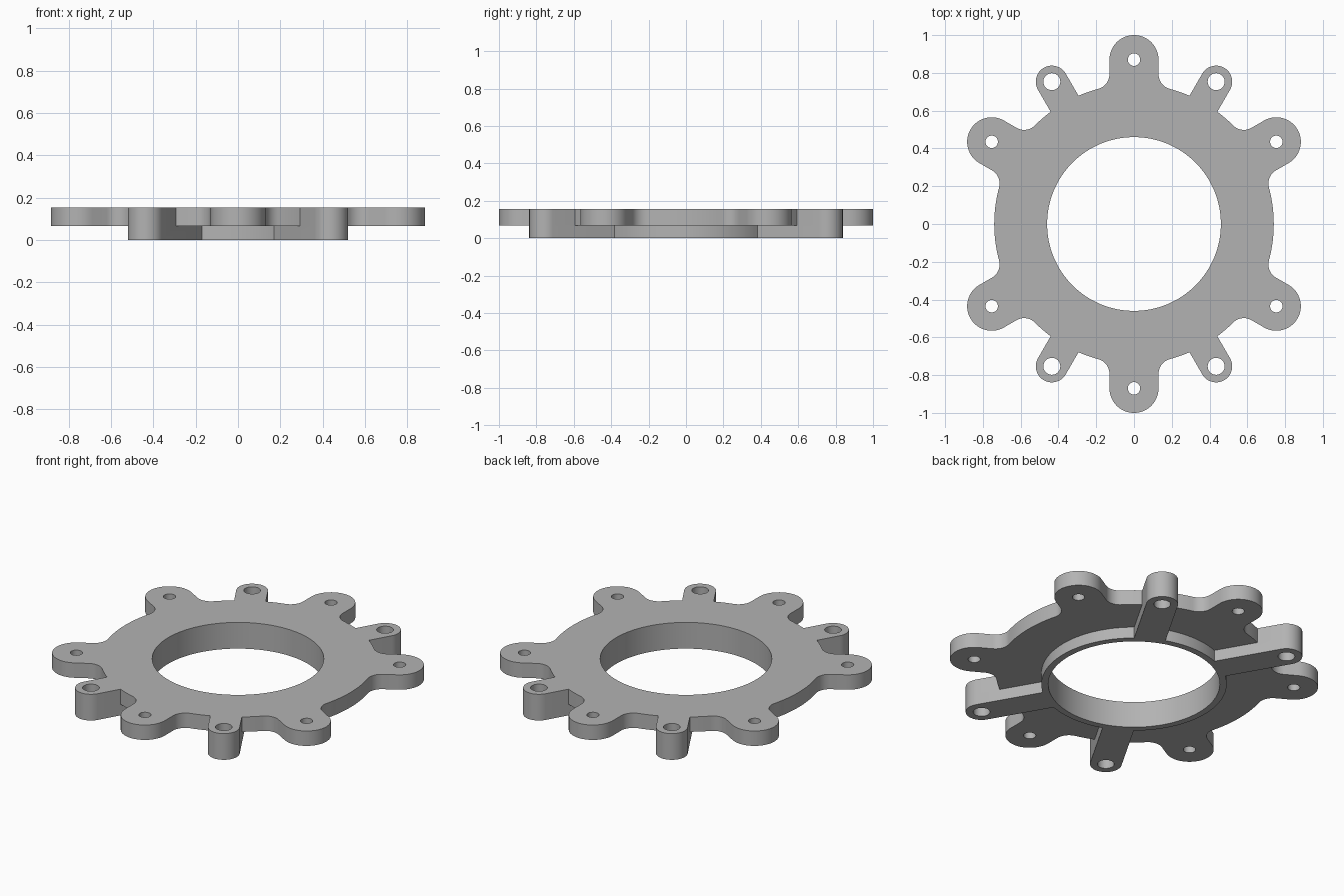
import bpy, bmesh
from math import sin, cos, radians, degrees, atan2, sqrt, pi

cube = bpy.data.objects.get("Cube")
if cube:
    bpy.data.objects.remove(cube, do_unlink=True)

TOP, STEP = 0.155, 0.067            # plate top and underside
BORE, RING, BODY = 0.46, 0.497, 0.74  # radii of the main circles
REACH = 0.87                        # radius of all bolt holes
LOBE, ARM, FILLET = 0.13, 0.085, 0.08
LOBES = range(-30, 330, 60)
ARMS = (60, 120, 240, 300)

metal = bpy.data.materials.new("grey metal")
metal.use_nodes = True
colour = (0.45, 0.45, 0.45, 1)
metal.diffuse_color = colour
metal.node_tree.nodes["Principled BSDF"].inputs["Base Color"].default_value = colour


def arc(cx, cy, r, start, end, n):
    """Points along an arc, angles in degrees."""
    angles = [radians(start + (end - start) * i / n) for i in range(n + 1)]
    return [(cx + r * cos(a), cy + r * sin(a)) for a in angles]


def turn(points, angle):
    c, s = cos(radians(angle)), sin(radians(angle))
    return [(x * c - y * s, x * s + y * c) for x, y in points]


def prism(name, points, low, high):
    bm = bmesh.new()
    face = bm.faces.new([bm.verts.new((x, y, low)) for x, y in points])
    side = bmesh.ops.extrude_face_region(bm, geom=[face])
    new = [v for v in side["geom"] if isinstance(v, bmesh.types.BMVert)]
    bmesh.ops.translate(bm, verts=new, vec=(0, 0, high - low))
    bmesh.ops.recalc_face_normals(bm, faces=bm.faces)
    mesh = bpy.data.meshes.new(name)
    bm.to_mesh(mesh)
    bm.free()
    mesh.materials.append(metal)
    obj = bpy.data.objects.new(name, mesh)
    bpy.context.collection.objects.link(obj)
    return obj


def combine(target, other, operation):
    bpy.context.view_layer.objects.active = target
    mod = target.modifiers.new(operation, "BOOLEAN")
    mod.operation, mod.solver, mod.object = operation, "EXACT", other
    bpy.ops.object.modifier_apply(modifier=mod.name)
    bpy.data.objects.remove(other, do_unlink=True)


def arm_outline(root):
    """Straight arm with a round tip, leaving a circle of the given radius."""
    u = sqrt(root ** 2 - ARM ** 2)
    return [(u, -ARM)] + arc(REACH, 0, ARM, -90, 90, 24) + [(u, ARM)]


def lobe_outline():
    """Round ear blended into the body by a fillet on each side."""
    v = LOBE + FILLET
    u = sqrt((BODY + FILLET) ** 2 - v ** 2)
    blend = degrees(atan2(v, u))
    lower = arc(u, -v, FILLET, 180 - blend, 90, 10)
    upper = [(x, -y) for x, y in reversed(lower)]
    return lower + arc(REACH, 0, LOBE, -90, 90, 32) + upper, blend


# Upper plate outline: ears, with arms or plain rim between them
lobe, blend = lobe_outline()
arm_half = degrees(atan2(ARM, sqrt(BODY ** 2 - ARM ** 2)))
outline = []
for a in LOBES:
    outline += turn(lobe, a)
    middle = a + 30
    if middle in ARMS:
        outline += arc(0, 0, BODY, a + blend, middle - arm_half, 6)[1:-1]
        outline += turn(arm_outline(BODY), middle)
        outline += arc(0, 0, BODY, middle + arm_half, a + 60 - blend, 6)[1:-1]
    else:
        outline += arc(0, 0, BODY, a + blend, a + 60 - blend, 16)[1:-1]
plate = prism("mounting_plate", outline, STEP, TOP)

# Lower layer outline: collar with four arms
half = degrees(atan2(ARM, sqrt(RING ** 2 - ARM ** 2)))
outline = []
for a, following in zip(ARMS, ARMS[1:] + (ARMS[0] + 360,)):
    outline += turn(arm_outline(RING), a)
    outline += arc(0, 0, RING, a + half, following - half, 32)[1:-1]
combine(plate, prism("collar", outline, 0, STEP), "UNION")

# Centre bore and bolt holes
holes = [(0, 0, BORE, 128)]
for angles, radius in ((LOBES, 0.033), (ARMS, 0.045)):
    holes += [(*turn([(REACH, 0)], a)[0], radius, 32) for a in angles]
for x, y, r, n in holes:
    combine(plate, prism("cutter", arc(x, y, r, 0, 360, n)[:-1], -1, 1), "DIFFERENCE")

bpy.ops.object.select_all(action="DESELECT")
plate.select_set(True)
bpy.context.view_layer.objects.active = plate
bpy.ops.object.shade_smooth_by_angle(angle=pi / 6)
